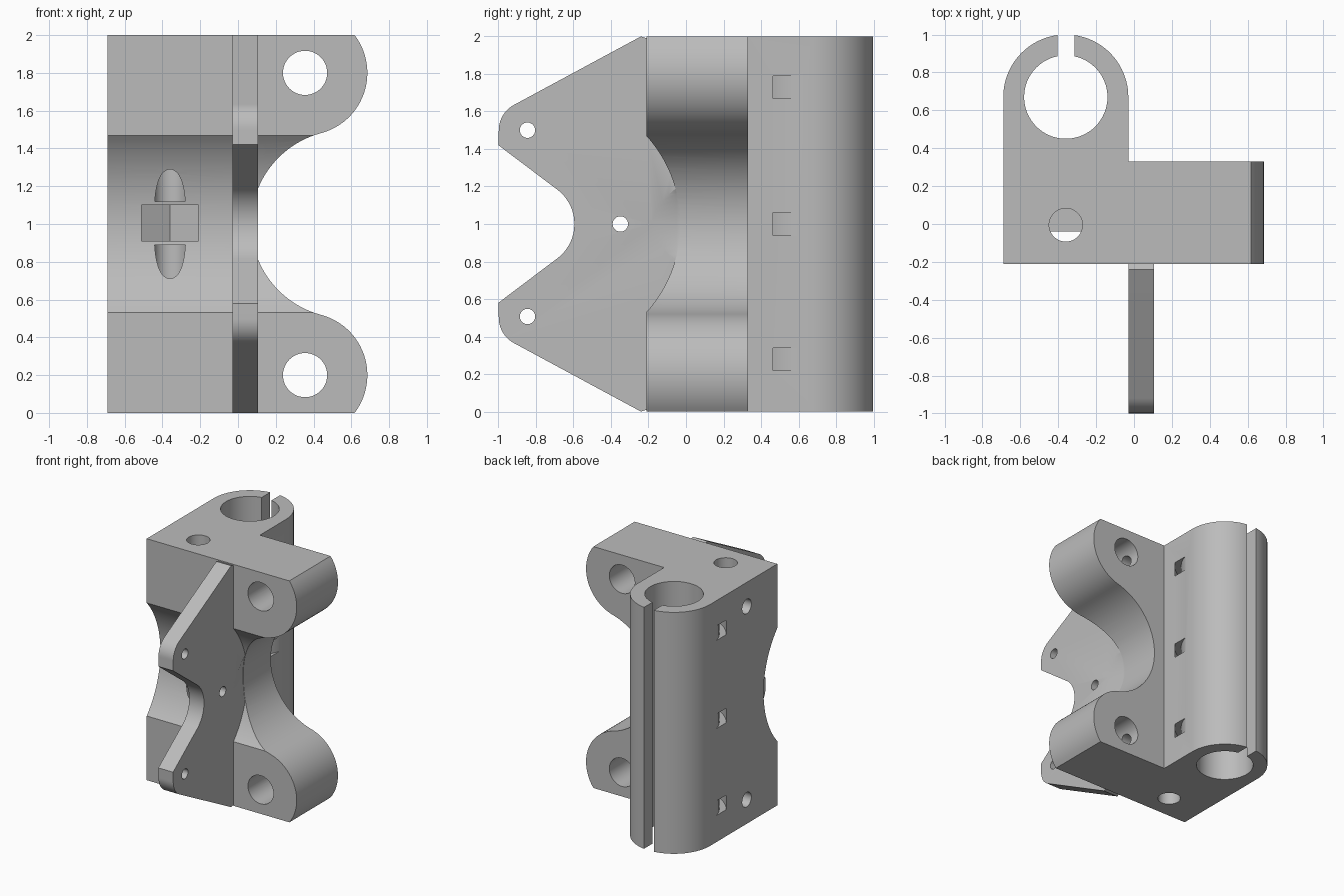
import bpy, bmesh
from math import sin, cos, radians, atan2, degrees, hypot

old = bpy.data.objects.get("Cube")
if old:
    bpy.data.objects.remove(old, do_unlink=True)

grey = bpy.data.materials.new("plain grey")
grey.use_nodes = True
colour = (0.5, 0.5, 0.5, 1)
grey.diffuse_color = colour
grey.node_tree.nodes["Principled BSDF"].inputs["Base Color"].default_value = colour


def arc(cu, cv, r, a0, a1, n=24):
    """Points along an arc, angles in degrees."""
    angles = [radians(a0 + (a1 - a0) * i / n) for i in range(n + 1)]
    return [(cu + r * cos(a), cv + r * sin(a)) for a in angles]


def circle(cu, cv, r, n=48):
    return arc(cu, cv, r, 0, 360, n)[:-1]


def place(axis, u, v, w):
    return {"x": (w, u, v), "y": (u, w, v), "z": (u, v, w)}[axis]


def loft(name, axis, sections):
    """Closed solid through matching outlines [(position, outline), ...]."""
    bm = bmesh.new()
    rings = [[bm.verts.new(place(axis, u, v, w)) for u, v in pts] for w, pts in sections]
    n = len(rings[0])
    bm.faces.new(rings[0])
    bm.faces.new(rings[-1])
    for a, b in zip(rings, rings[1:]):
        for i in range(n):
            j = (i + 1) % n
            bm.faces.new((a[i], a[j], b[j], b[i]))
    bmesh.ops.recalc_face_normals(bm, faces=bm.faces)
    mesh = bpy.data.meshes.new(name)
    bm.to_mesh(mesh)
    bm.free()
    mesh.materials.append(grey)
    ob = bpy.data.objects.new(name, mesh)
    bpy.context.collection.objects.link(ob)
    return ob


def prism(name, axis, outline, w0, w1):
    return loft(name, axis, [(w0, outline), (w1, outline)])


def combine(target, other, operation="DIFFERENCE"):
    mod = target.modifiers.new("bool", "BOOLEAN")
    mod.operation = operation
    mod.solver = "EXACT"
    mod.object = other
    bpy.context.view_layer.objects.active = target
    bpy.ops.object.modifier_apply(modifier=mod.name)
    bpy.data.objects.remove(other, do_unlink=True)


BORE = (-0.36, 0.67)

# Body: side outline (lobes joined by a tangent hollow) crossed with the plan
lobe_x, lobe_r, hollow_x = 0.355, 0.33, 0.567
tangent = degrees(atan2(0.8, hollow_x - lobe_x))
hollow_r = hypot(hollow_x - lobe_x, 0.8) - lobe_r
top_cut = 37.3
side = [(-1, 0)]
side += arc(lobe_x, 0.2, lobe_r, -top_cut, tangent)
side += arc(hollow_x, 1, hollow_r, 180 + tangent, 180 - tangent, 48)[1:-1]
side += arc(lobe_x, 1.8, lobe_r, -tangent, top_cut)
side += [(-1, 2)]
side = [(u, min(max(v, 0), 2)) for u, v in side]
plan = [(-0.69, -0.21), (0.8, -0.21), (0.8, 0.33), (-0.03, 0.33)]
plan += arc(*BORE, 0.33, 0, 180, 48)
body = prism("clamp_bracket", "z", plan, -0.1, 2.1)
combine(body, prism("side_outline", "y", side, -0.5, 1.5), "INTERSECT")

# Wide scoop across the front
combine(body, prism("front_scoop", "x", circle(-0.73, 1, 0.7, 128), -1, 1))

# Front plate with two ears
upper = [(0.1, 1.9), (-0.15, 1.97), (-0.24, 2)]
upper += arc(-0.845, 1.5, 0.153, 119, 180, 12)
upper += [(-1, 1.42)]
upper += arc(-0.825, 1, 0.23, 54.6, 0, 16)
lower = [(u, 2 - v) for u, v in reversed(upper[:-1])]
plate = prism("front_plate", "x", upper + lower, -0.03, 0.105)

# Hollow fades out into the plate
fade = [(w, circle(hollow_x, 1, r, 96)) for w, r in
        ((-0.18, 0.462), (-0.05, hollow_r + 0.003), (0.2, hollow_r + 0.003))]
combine(plate, loft("plate_hollow", "y", fade))
for y, z in ((-0.845, 1.5), (-0.845, 0.507), (-0.35, 1)):
    combine(plate, prism("plate_hole", "x", circle(y, z, 0.041, 32), -0.2, 0.2))
combine(body, plate, "UNION")

# Rod bore and its slot
combine(body, prism("bore", "z", circle(*BORE, 0.22, 64), -0.2, 2.2))
slot = [(-0.403, 0.7), (-0.313, 0.7), (-0.313, 1.2), (-0.403, 1.2)]
combine(body, prism("slot", "z", slot, -0.2, 2.2))

# Curved strap channels behind the bore
strap = arc(*BORE, 0.39, -180, 0, 48) + arc(*BORE, 0.34, 0, -180, 48)
for z in (0.28, 1, 1.73):
    combine(body, prism("strap_channel", "z", strap, z - 0.06, z + 0.06))

# Bolt holes through the lobes, met by cross holes from the right side
for z in (0.2, 1.8):
    combine(body, prism("lobe_hole", "y", circle(lobe_x, z, 0.117), -0.5, 0.6))
    combine(body, prism("cross_hole", "x", circle(0.19, z, 0.06, 32), -0.9, lobe_x))

# Vertical bolt holes and the six-sided nut pocket between them
for z0, z1 in ((-0.2, 0.89), (1.12, 2.2)):
    combine(body, prism("bolt_hole", "z", circle(-0.36, -0.005, 0.088), z0, z1))
nut = arc(-0.36, 0, 0.173, 30, 330, 5)
combine(body, prism("nut_pocket", "z", nut, 0.91, 1.1))

# Smooth the curved faces, keep the edges crisp
bpy.ops.object.select_all(action="DESELECT")
body.select_set(True)
bpy.context.view_layer.objects.active = body
bpy.ops.object.shade_smooth_by_angle(angle=radians(25))
